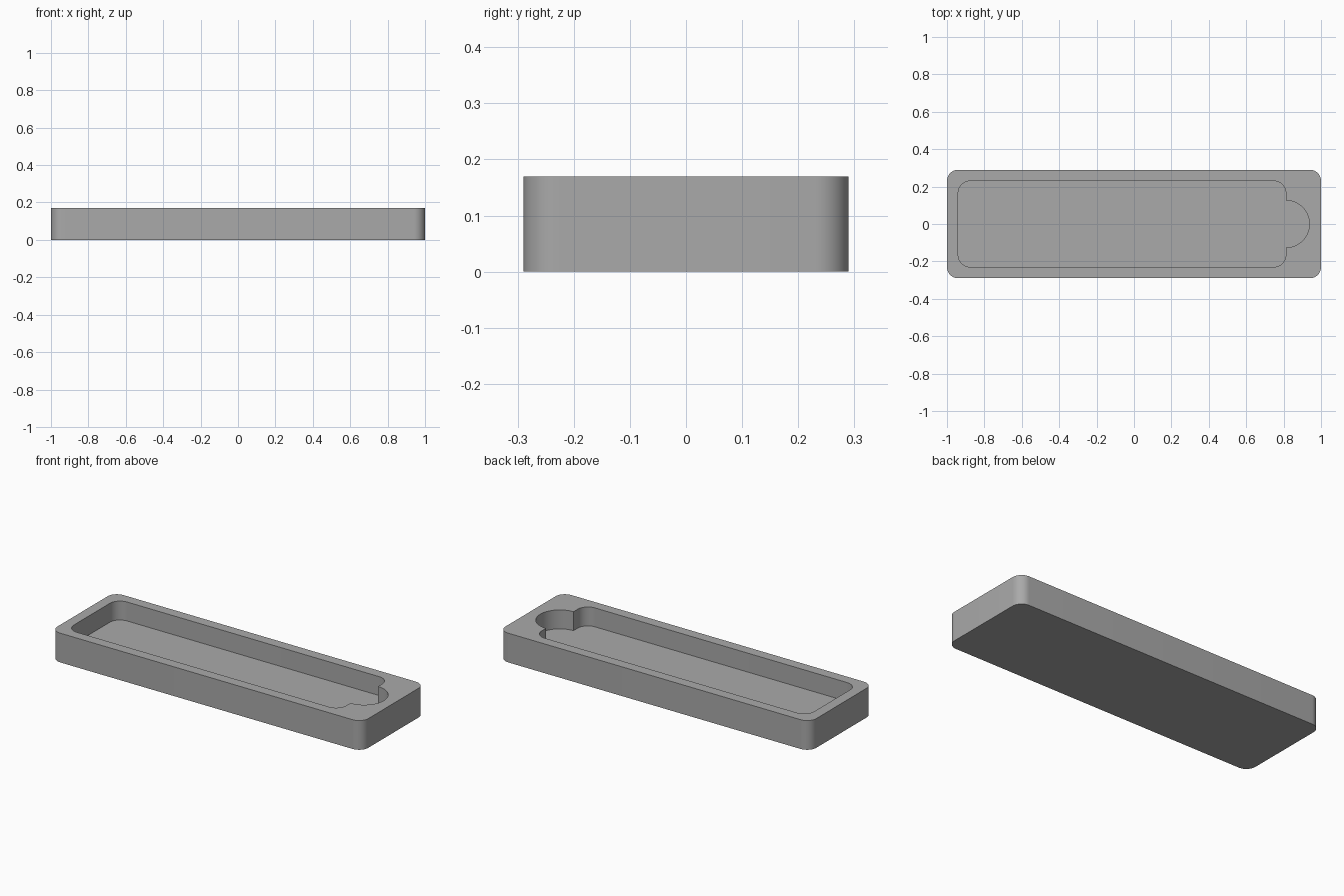
import bpy, bmesh
from math import sin, cos, pi, radians

if "Cube" in bpy.data.objects:
    bpy.data.objects.remove(bpy.data.objects["Cube"])

HEIGHT, FLOOR = 0.17, 0.06


def arc(cx, cy, r, start, end, steps=12):
    angles = [start + (end - start) * i / steps for i in range(steps + 1)]
    return [(cx + r * cos(a), cy + r * sin(a)) for a in angles]


def rounded_outline(x0, x1, half_y, r, notch=None):
    """Counter-clockwise outline; the notch is a half circle on the +x side."""
    points = arc(x1 - r, -half_y + r, r, -pi / 2, 0)
    if notch:
        points += arc(x1, 0, notch, -pi / 2, pi / 2, 32)
    points += arc(x1 - r, half_y - r, r, 0, pi / 2)
    points += arc(x0 + r, half_y - r, r, pi / 2, pi)
    points += arc(x0 + r, -half_y + r, r, pi, pi * 1.5)
    return points


def wall(bm, outline, z0, z1):
    """Vertical wall around an outline, returning its lower and upper rings."""
    low, high = ([bm.verts.new((x, y, z)) for x, y in outline] for z in (z0, z1))
    n = len(outline)
    for i in range(n):
        j = (i + 1) % n
        bm.faces.new((low[i], low[j], high[j], high[i]))
    return low, high


def ring_edges(bm, ring):
    return [bm.edges.get((ring[i - 1], ring[i])) for i in range(len(ring))]


bm = bmesh.new()

# Outer body and underside
outer_low, outer_high = wall(bm, rounded_outline(-1, 1, 0.29, 0.06), 0, HEIGHT)
bm.faces.new(outer_low[::-1])

# Recess with a finger notch, and its floor
inner_low, inner_high = wall(
    bm, rounded_outline(-0.94, 0.812, 0.23, 0.065, 0.126), FLOOR, HEIGHT)
bm.faces.new(inner_low)

# Flat rim between the two outlines
bmesh.ops.triangle_fill(
    bm, use_beauty=True, normal=(0, 0, 1),
    edges=ring_edges(bm, outer_high) + ring_edges(bm, inner_high))
bmesh.ops.recalc_face_normals(bm, faces=bm.faces[:])

mesh = bpy.data.meshes.new("tray")
bm.to_mesh(mesh)
bm.free()
tray = bpy.data.objects.new("tray", mesh)
bpy.context.collection.objects.link(tray)

# Plain grey material
grey = bpy.data.materials.new("grey")
grey.use_nodes = True
colour = (0.4, 0.4, 0.4, 1)
grey.diffuse_color = colour
grey.node_tree.nodes["Principled BSDF"].inputs["Base Color"].default_value = colour
mesh.materials.append(grey)

# Smooth corners, crisp edges
bpy.ops.object.select_all(action="DESELECT")
tray.select_set(True)
bpy.context.view_layer.objects.active = tray
bpy.ops.object.shade_smooth_by_angle(angle=radians(30))
